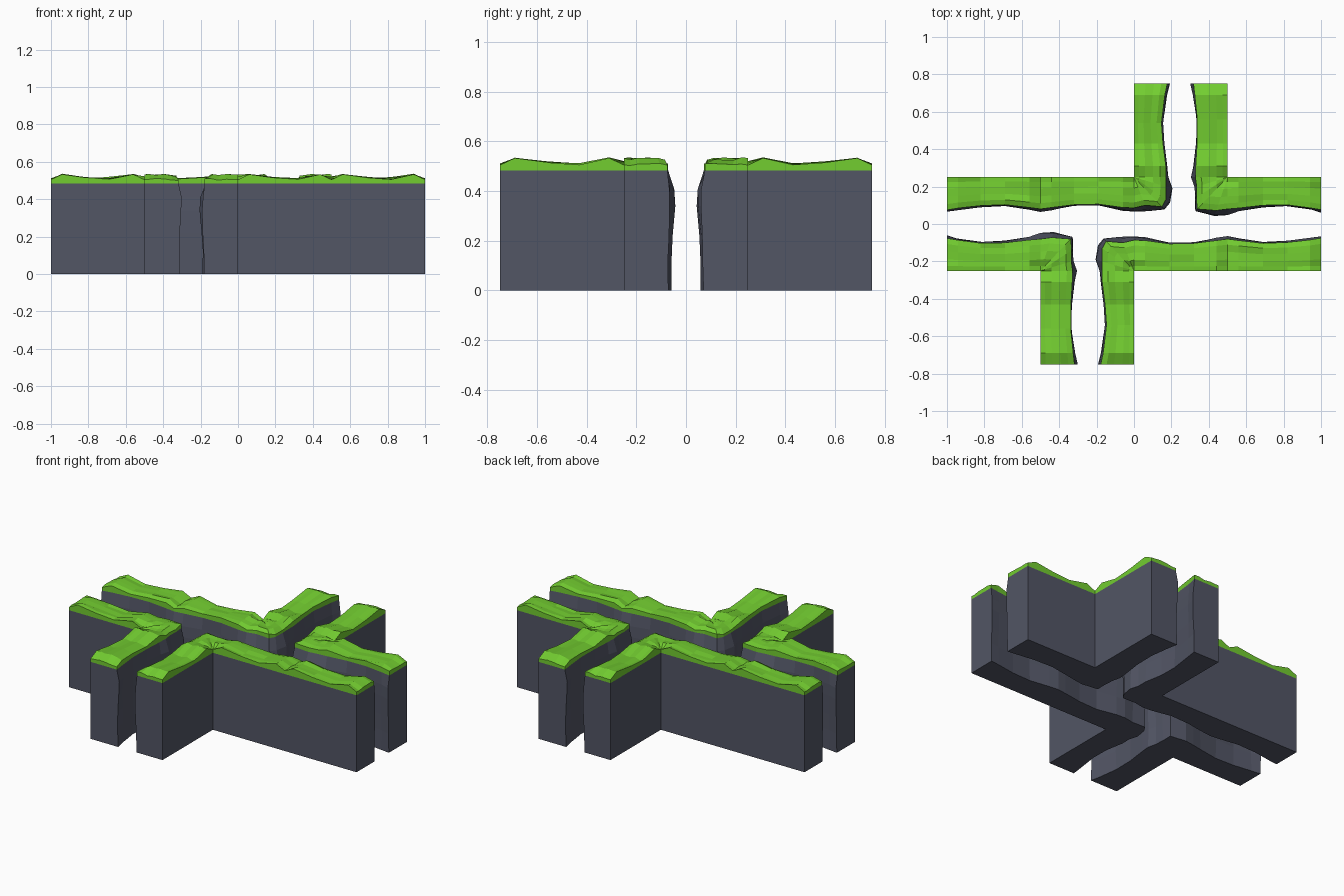
import bpy, bmesh, random
from mathutils import Vector

if "Cube" in bpy.data.objects:
    bpy.data.objects.remove(bpy.data.objects["Cube"])

random.seed(4)


def material(name, rgb):
    m = bpy.data.materials.new(name)
    m.diffuse_color = (*rgb, 1)
    m.use_nodes = True
    m.node_tree.nodes["Principled BSDF"].inputs["Base Color"].default_value = m.diffuse_color
    return m


ROCK = material("rock", (0.085, 0.092, 0.13))
GRASS = material("grass", (0.17, 0.61, 0.03))
GRASS_Z = 0.484
# Cliff relief: (height, share of the bulge)
LEVELS = [(0, 0.5), (0.12, 0.45), (0.22, 0.65), (0.34, 1.0), (0.41, 0.95), (GRASS_Z, 0.0)]
# Grass height along one half-unit tile
CREST = [(0, 0.505), (0.06, 0.533), (0.18, 0.506), (0.31, 0.515), (0.44, 0.533), (0.5, 0.505)]


def crest(t):
    t %= 0.5
    for (a, ha), (b, hb) in zip(CREST, CREST[1:]):
        if t <= b:
            return ha + (hb - ha) * (t - a) / (b - a)
    return 0.505


def sweep(name, rings, mat, turned):
    bm = bmesh.new()
    rows = [[bm.verts.new(p) for p in ring] for ring in rings]
    n = len(rows[0])
    for a, b in zip(rows, rows[1:]):
        for i in range(n):
            j = (i + 1) % n
            bm.faces.new((a[i], a[j], b[j], b[i]))
    bm.faces.new(rows[0])
    bm.faces.new(rows[-1])
    bmesh.ops.remove_doubles(bm, verts=bm.verts, dist=1e-5)
    bmesh.ops.recalc_face_normals(bm, faces=bm.faces)
    me = bpy.data.meshes.new(name)
    bm.to_mesh(me)
    bm.free()
    me.materials.append(mat)
    for suffix, angle in (("back", 0), ("front", 3.14159265)):
        ob = bpy.data.objects.new(f"{name}_{suffix}", me)
        ob.rotation_euler.z = angle
        bpy.context.collection.objects.link(ob)


def cliff(name, path, corner_x, side):
    rock, grass = [], []
    for x, y, bulge in path:
        # Matching point on the straight outer side of the L
        if y > 0.25:
            outer, t = Vector((corner_x, y, 0)), y - 0.25
        elif (x - corner_x) * side > 0:
            outer, t = Vector((x, 0.25, 0)), x
        else:
            outer, t = Vector((corner_x, 0.25, 0)), 0
        edge = Vector((x, y, 0))
        out = (edge - outer).normalized()
        ring = [outer.copy()]
        for z, k in LEVELS:
            j = random.uniform(-0.004, 0.004) if k else 0
            ring.append(edge + out * (bulge * k + j) + Vector((0, 0, z)))
        ring.append(outer + Vector((0, 0, GRASS_Z)))
        rock.append(ring)
        # Grass cross-section, rough across its width
        top = []
        for f in (1, 0.82, 0.6, 0.35, 0.15, 0):
            h = 0.502 + (crest(t) - 0.502) * (0.55 if f == 1 else 0.85 if f else 1)
            if f:
                h += random.uniform(-0.004, 0.008)
            if t == 0 and 0.3 < f < 1:
                h += 0.012
            top.append(outer.lerp(edge, f) + Vector((0, 0, h)))
        grass.append([outer + Vector((0, 0, GRASS_Z)), edge + Vector((0, 0, GRASS_Z))] + top)
    sweep(name + "_rock", rock, ROCK, True)
    sweep(name + "_grass", grass, GRASS, True)


# Inner edge stations: x, y, rock bulge
long_path = [
    (-1, .075, .012), (-.94, .085, .014), (-.82, .098, .006), (-.69, .103, .004),
    (-.56, .088, .012), (-.5, .08, .012), (-.44, .088, .012), (-.32, .103, .006),
    (-.19, .106, .004), (-.06, .088, .014), (0, .086, .02), (.06, .1, .03),
    (.15, .092, .02), (.17, .13, .025), (.172, .2, .033), (.17, .25, .012),
    (.17, .31, .004), (.155, .43, .006), (.147, .54, .006), (.165, .69, .012), (.178, .75, .014)]
short_path = [
    (.318, .75, .014), (.325, .69, .008), (.338, .56, .003), (.337, .43, .004),
    (.33, .31, .012), (.328, .25, .022), (.335, .2, .012), (.333, .14, .01),
    (.338, .08, .015), (.44, .072, .028), (.5, .08, .03), (.56, .085, .016),
    (.69, .1, .008), (.82, .102, .008), (.94, .086, .008), (1, .076, .014)]

cliff("long_wall", long_path, 0.0, -1)
cliff("short_wall", short_path, 0.5, 1)
